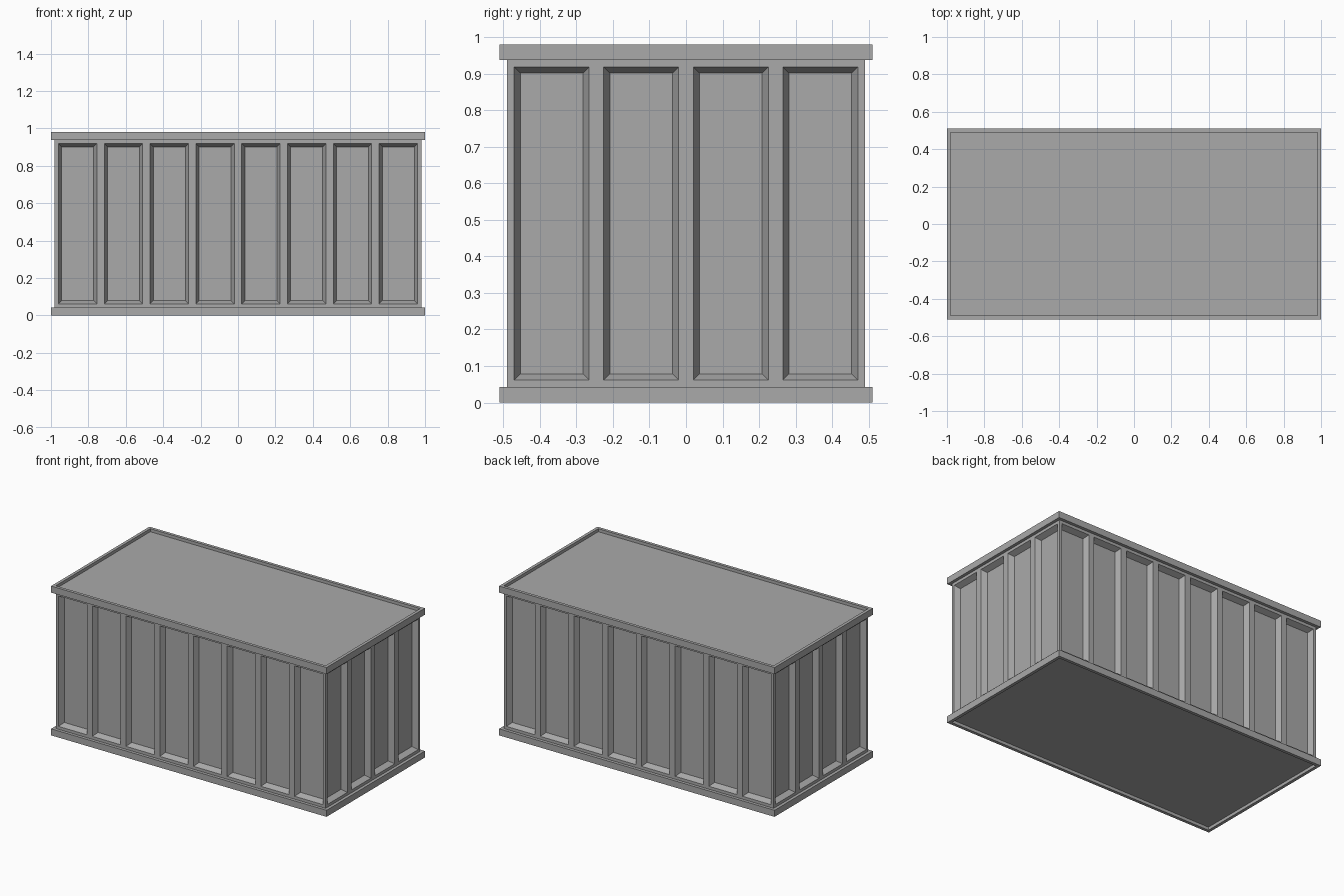
import bpy, bmesh
from mathutils import Matrix
from math import pi

cube = bpy.data.objects.get("Cube")
if cube:
    bpy.data.objects.remove(cube, do_unlink=True)

HX, HY = 0.98, 0.49          # half size of the body
RAIL, RAIL_H, TOP = 0.02, 0.043, 0.98
DECK = 0.02                  # how far roof and floor sit inside the rails
GAP, SLOPE, DEPTH = 0.02, 0.024, 0.035

grey = bpy.data.materials.new("steel grey")
grey.use_nodes = True
grey.diffuse_color = (0.4, 0.4, 0.4, 1)
grey.node_tree.nodes["Principled BSDF"].inputs["Base Color"].default_value = grey.diffuse_color


def finish(name, bm):
    mesh = bpy.data.meshes.new(name)
    bm.to_mesh(mesh)
    bm.free()
    mesh.materials.append(grey)
    obj = bpy.data.objects.new(name, mesh)
    bpy.context.collection.objects.link(obj)
    return obj


def wall(name, half, dist, panels, angle):
    """Flat wall facing -y with a row of recessed panels, turned about z."""
    bm = bmesh.new()
    pitch = (2 * half) / panels
    xs = [-half]
    for i in range(panels):
        start = -half + i * pitch
        xs += [start + GAP, start + pitch - GAP]
    xs.append(half)
    zs = [DECK, 0.062, 0.918, TOP - DECK]
    grid = [[bm.verts.new((x, -dist, z)) for x in xs] for z in zs]
    pressed = []
    for r in range(len(zs) - 1):
        for c in range(len(xs) - 1):
            face = bm.faces.new((grid[r][c], grid[r][c + 1], grid[r + 1][c + 1], grid[r + 1][c]))
            if r == 1 and c % 2 == 1:
                pressed.append(face)
    bm.normal_update()
    bmesh.ops.inset_individual(bm, faces=pressed, thickness=SLOPE, depth=-DEPTH)
    bm.transform(Matrix.Rotation(angle, 4, 'Z'))
    return finish(name, bm)


def rail(name, z0):
    """Rectangular frame of four mitred bars."""
    bm = bmesh.new()
    corners = [(-1, -1), (1, -1), (1, 1), (-1, 1)]
    rings = []
    for x, y in corners:
        ring = []
        for out, z in ((RAIL, z0), (RAIL, z0 + RAIL_H), (0, z0 + RAIL_H), (0, z0)):
            ring.append(bm.verts.new((x * (HX + out), y * (HY + out), z)))
        rings.append(ring)
    for i in range(4):
        a, b = rings[i], rings[(i + 1) % 4]
        for j in range(4):
            k = (j + 1) % 4
            bm.faces.new((a[j], b[j], b[k], a[k]))
    bmesh.ops.recalc_face_normals(bm, faces=bm.faces)
    return finish(name, bm)


def deck(name, z, up):
    """Flat roof or floor sheet."""
    bm = bmesh.new()
    pts = [(-HX, -HY), (HX, -HY), (HX, HY), (-HX, HY)]
    face = bm.faces.new([bm.verts.new((x, y, z)) for x, y in pts])
    if not up:
        face.normal_flip()
    return finish(name, bm)


# Pressed walls: long sides and ends
wall("front_wall", HX, HY, 8, 0)
wall("left_wall", HY, HX, 4, pi / 2)
wall("back_wall", HX, HY, 8, pi)
wall("right_wall", HY, HX, 4, -pi / 2)

# Frames and sheets
rail("bottom_rail", 0)
rail("top_rail", TOP - RAIL_H)
deck("roof", TOP - DECK, True)
deck("floor", DECK, False)
